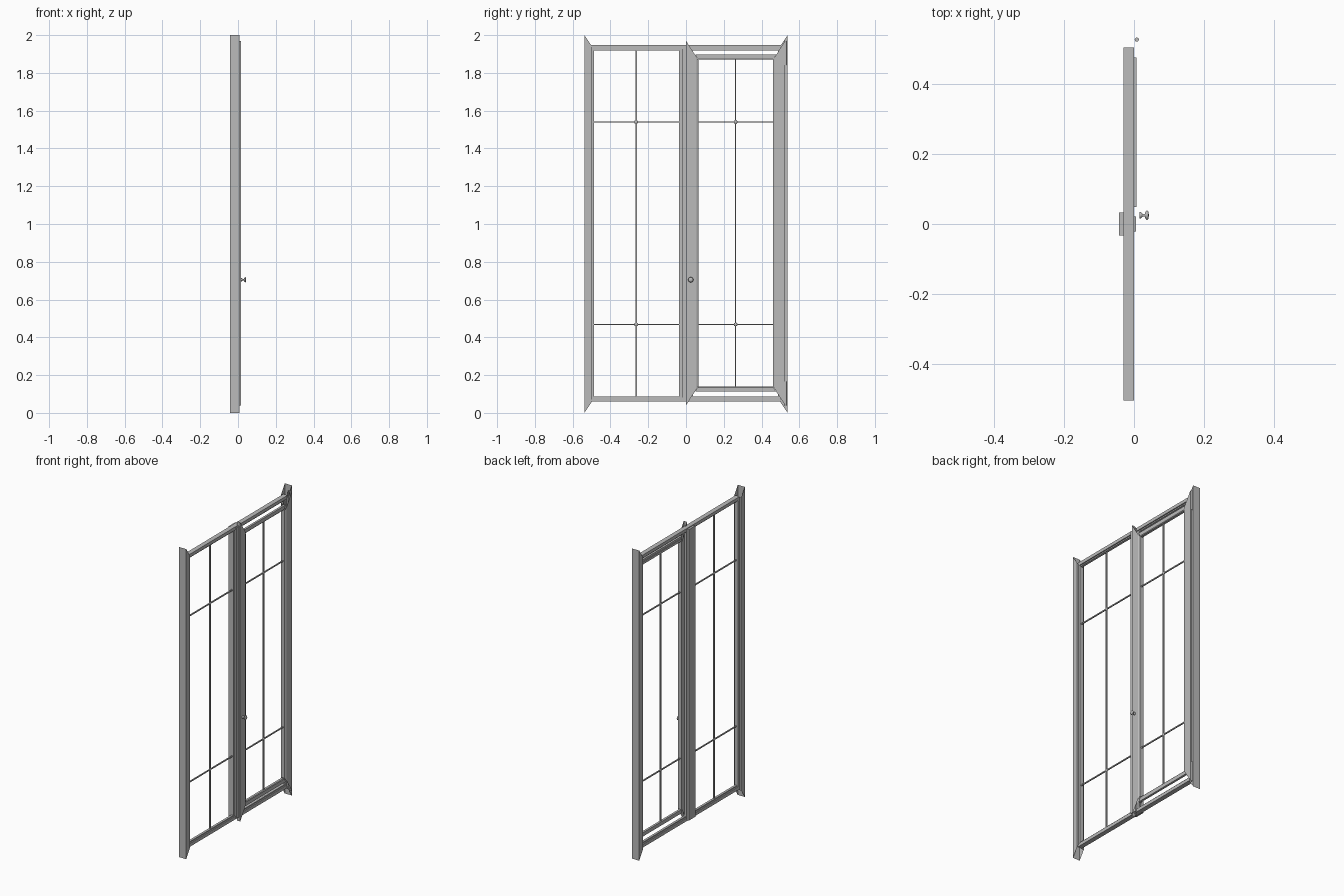
import bpy, bmesh, math
from mathutils import Matrix

cube = bpy.data.objects.get("Cube")
if cube:
    bpy.data.objects.remove(cube, do_unlink=True)

grey = bpy.data.materials.new("grey_paint")
grey.use_nodes = True
grey.diffuse_color = (0.5, 0.5, 0.5, 1)
grey.node_tree.nodes["Principled BSDF"].inputs["Base Color"].default_value = (0.5, 0.5, 0.5, 1)


def finish(name, bm, smooth=False):
    bmesh.ops.recalc_face_normals(bm, faces=bm.faces)
    mesh = bpy.data.meshes.new(name)
    bm.to_mesh(mesh)
    bm.free()
    mesh.materials.append(grey)
    for p in mesh.polygons:
        p.use_smooth = smooth
    obj = bpy.data.objects.new(name, mesh)
    bpy.context.collection.objects.link(obj)
    return obj


def mitred_bar(name, profile, outer, sign, start, end, slope, upright, capped=False):
    """Extrude a (depth, x) profile along z or y; the mitre grows with depth."""
    bm = bmesh.new()
    rings = []
    for base, k in ((start, slope), (end, -slope)):
        ring = []
        for d, x in profile:
            across, along = outer + sign * d, base + k * d
            ring.append(bm.verts.new((x, across, along) if upright else (x, along, across)))
        rings.append(ring)
    n = len(profile)
    for i in range(n):
        j = (i + 1) % n
        bm.faces.new((rings[0][i], rings[0][j], rings[1][j], rings[1][i]))
    if capped:
        for ring in rings:
            bm.faces.new(ring)
    return finish(name, bm)


def box(name, centre, size):
    bm = bmesh.new()
    bmesh.ops.create_cube(bm, size=1, matrix=Matrix.Translation(centre) @ Matrix.Diagonal((*size, 1)))
    return finish(name, bm)


def resize(profile, kd, x0, x1):
    """Shrink a profile in depth and fit it between two x values."""
    lo, hi = min(p[1] for p in profile), max(p[1] for p in profile)
    return [(d * kd, x0 + (x - lo) / (hi - lo) * (x1 - x0)) for d, x in profile]


# Outer frame: rebated jambs with open mitred ends, and slimmer rails
jamb = [(0, -0.043), (0, 0.007), (0.037, 0.007), (0.037, -0.005),
        (0.05, -0.005), (0.05, -0.03), (0.037, -0.03), (0.037, -0.043)]
frame_rail = resize(jamb, 0.56, -0.03, 0)
for side, s in (("fixed", -1), ("hinge", 1)):
    mitred_bar(f"{side}_side_jamb", jamb, s * 0.538, -s, 0, 2, 1.5, True)
mitred_bar("frame_top_rail", frame_rail, 1.947, -1, -0.505, 0.505, 0.6, False)
mitred_bar("frame_bottom_rail", frame_rail, 0.06, 1, -0.505, 0.505, 0.6, False)

# Centre post
half = [(0.033, -0.043), (0.033, -0.03), (0.038, -0.03), (0.038, -0.005),
        (0.022, -0.005), (0.022, 0.006)]
post = half + [(-d, x) for d, x in reversed(half)]
mitred_bar("centre_post", post, 0, 1, 0.065, 1.942, 0, True, capped=True)

# Opening sash
stile = [(0, -0.008), (0, 0.016), (0.055, 0.016), (0.065, 0.01),
         (0.065, -0.015), (0.03, -0.015), (0.03, -0.008)]
sash_rail = resize(stile, 0.43, -0.011, 0.007)
mitred_bar("sash_lock_stile", stile, 0, 1, 0.04, 1.97, 1.55, True)
mitred_bar("sash_hinge_stile", stile, 0.525, -1, 0.04, 1.97, 1.55, True)
mitred_bar("sash_top_rail", sash_rail, 1.898, -1, 0.048, 0.477, 0.6, False)
mitred_bar("sash_bottom_rail", sash_rail, 0.112, 1, 0.048, 0.477, 0.6, False)

# Glazing bars with a small boss at each crossing
for name, y0, y1, z0, z1, x in (("fixed", -0.492, -0.036, 0.085, 1.922, -0.015),
                                ("sash", 0.062, 0.463, 0.135, 1.875, -0.002)):
    yc = (y0 + y1) / 2
    box(f"{name}_upright_glazing_bar", (x, yc, (z0 + z1) / 2), (0.007, 0.007, z1 - z0))
    for level, z in (("lower", 0.468), ("upper", 1.54)):
        box(f"{name}_{level}_glazing_bar", (x, yc, z), (0.007, y1 - y0, 0.007))
        bm = bmesh.new()
        bmesh.ops.create_uvsphere(bm, u_segments=12, v_segments=8, radius=0.01,
                                  matrix=Matrix.Translation((x, yc, z)) @ Matrix.Scale(0.6, 4, (1, 0, 0)))
        finish(f"{name}_{level}_boss", bm, True)

# Hinge barrels
for level, z in (("lower", 0.102), ("upper", 1.905)):
    bm = bmesh.new()
    bmesh.ops.create_cone(bm, segments=12, radius1=0.006, radius2=0.006, depth=0.128,
                          cap_ends=True, matrix=Matrix.Translation((0.008, 0.528, z)))
    finish(f"{level}_hinge", bm)

# Turned knob
outline = [(0.016, 0), (0.016, 0.009), (0.02, 0.009), (0.024, 0.004), (0.031, 0.004),
           (0.034, 0.012), (0.038, 0.014), (0.041, 0.011), (0.043, 0)]
bm = bmesh.new()
verts = [bm.verts.new((x, 0.025 + r, 0.705)) for x, r in outline]
edges = [bm.edges.new(pair) for pair in zip(verts, verts[1:])]
bmesh.ops.spin(bm, geom=verts + edges, cent=(0, 0.025, 0.705), axis=(1, 0, 0),
               angle=math.tau, steps=16, use_merge=True)
bmesh.ops.remove_doubles(bm, verts=bm.verts, dist=0.0001)
finish("knob", bm, True)
